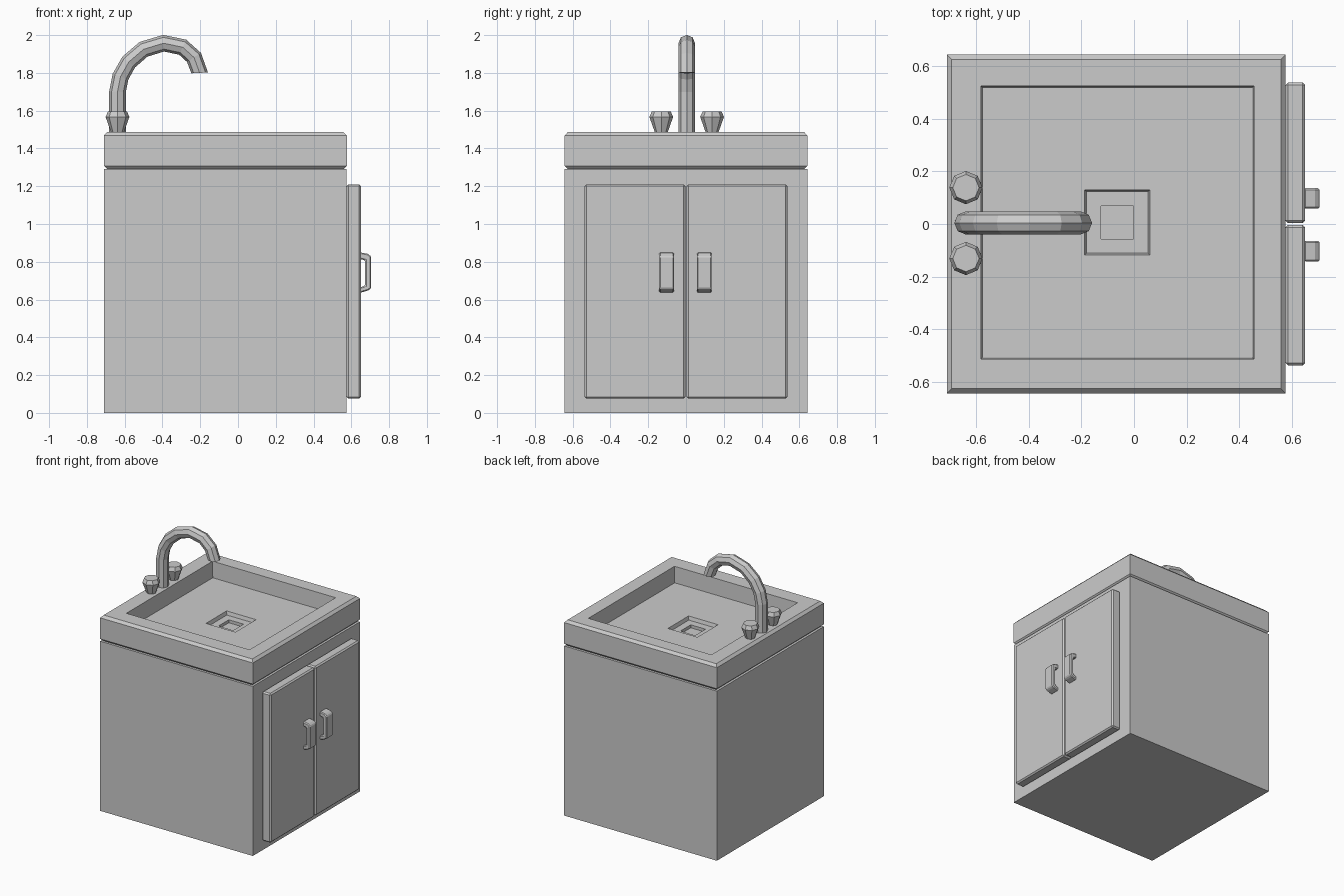
import bpy, bmesh
from math import sin, cos, pi
from mathutils import Vector

if "Cube" in bpy.data.objects:
    bpy.data.objects.remove(bpy.data.objects["Cube"])

CX, CY = -0.067, 0.0   # cabinet centre
BACK_X = -0.638        # faucet position


def finish(name, bm, bevel=0):
    bmesh.ops.recalc_face_normals(bm, faces=bm.faces)
    mesh = bpy.data.meshes.new(name)
    bm.to_mesh(mesh)
    bm.free()
    ob = bpy.data.objects.new(name, mesh)
    bpy.context.collection.objects.link(ob)
    if bevel:
        mod = ob.modifiers.new("Bevel", 'BEVEL')
        mod.width, mod.segments = bevel, 1
        mod.limit_method = 'ANGLE'
    return ob


def loft(name, rings, bevel=0):
    """Skin a list of equal-length point rings and cap both ends."""
    bm = bmesh.new()
    vs = [[bm.verts.new(p) for p in ring] for ring in rings]
    n = len(vs[0])
    for a, b in zip(vs, vs[1:]):
        for i in range(n):
            j = (i + 1) % n
            bm.faces.new((a[i], a[j], b[j], b[i]))
    bm.faces.new(vs[0][::-1])
    bm.faces.new(vs[-1])
    return finish(name, bm, bevel)


def square(half, z, cx=CX, cy=CY):
    return [(cx + sx * half, cy + sy * half, z)
            for sx, sy in ((-1, -1), (1, -1), (1, 1), (-1, 1))]


def box(name, x, y, z, bevel=0):
    return loft(name, [[(x[0], y[0], k), (x[1], y[0], k), (x[1], y[1], k), (x[0], y[1], k)]
                       for k in z], bevel)


# Cabinet body
box("cabinet", (-0.71, 0.575), (-0.643, 0.643), (0, 1.29))

# Countertop with chamfered rim, basin and stepped square drain
loft("basin_top",
     [square(h, z) for h, z in ((0.625, 1.29), (0.643, 1.308), (0.643, 1.468), (0.625, 1.487))]
     + [square(h, z, -0.063, 0.006) for h, z in (
         (0.518, 1.487), (0.512, 1.365), (0.124, 1.365), (0.117, 1.338),
         (0.062, 1.338), (0.062, 1.315))])

# Doors and pull handles
grip = [(0.645, 0.85), (0.688, 0.842), (0.705, 0.828), (0.705, 0.658), (0.688, 0.648),
        (0.645, 0.635), (0.645, 0.664), (0.673, 0.674), (0.673, 0.808), (0.645, 0.815)]
for side, tag in ((-1, "left"), (1, "right")):
    y = sorted((side * 0.003, side * 0.537))
    box(f"door_{tag}", (0.575, 0.65), y, (0.075, 1.21), 0.01)
    yc = side * 0.1 - 0.003
    loft(f"handle_{tag}", [[(px, yc + d, pz) for px, pz in grip] for d in (-0.039, 0.039)], 0.006)

# Faucet spout: eight-sided tube swept along a hooked path
path = [(BACK_X, 1.48), (BACK_X, 1.70), (-0.622, 1.78), (-0.578, 1.858), (-0.5, 1.925),
        (-0.394, 1.957), (-0.293, 1.936), (-0.233, 1.882), (-0.203, 1.80)]
pts = [Vector((x, 0.004, z)) for x, z in path]
rings = []
for i, p in enumerate(pts):
    t = (pts[min(i + 1, len(pts) - 1)] - pts[max(i - 1, 0)]).normalized()
    if i == len(pts) - 1:
        t = Vector((0.05, 0, -1)).normalized()
    side = Vector((0, 1, 0))
    up = t.cross(side)
    rings.append([p + 0.044 * (cos(a) * up + sin(a) * side)
                  for a in (k * pi / 4 for k in range(8))])
loft("faucet_spout", rings)

# Tap knobs
for y, tag in ((-0.131, "left"), (0.138, "right")):
    loft(f"tap_knob_{tag}",
         [[(BACK_X + r * cos(k * pi / 4), y + r * sin(k * pi / 4), z) for k in range(8)]
          for r, z in ((0.032, 1.48), (0.063, 1.567), (0.05, 1.596))])
